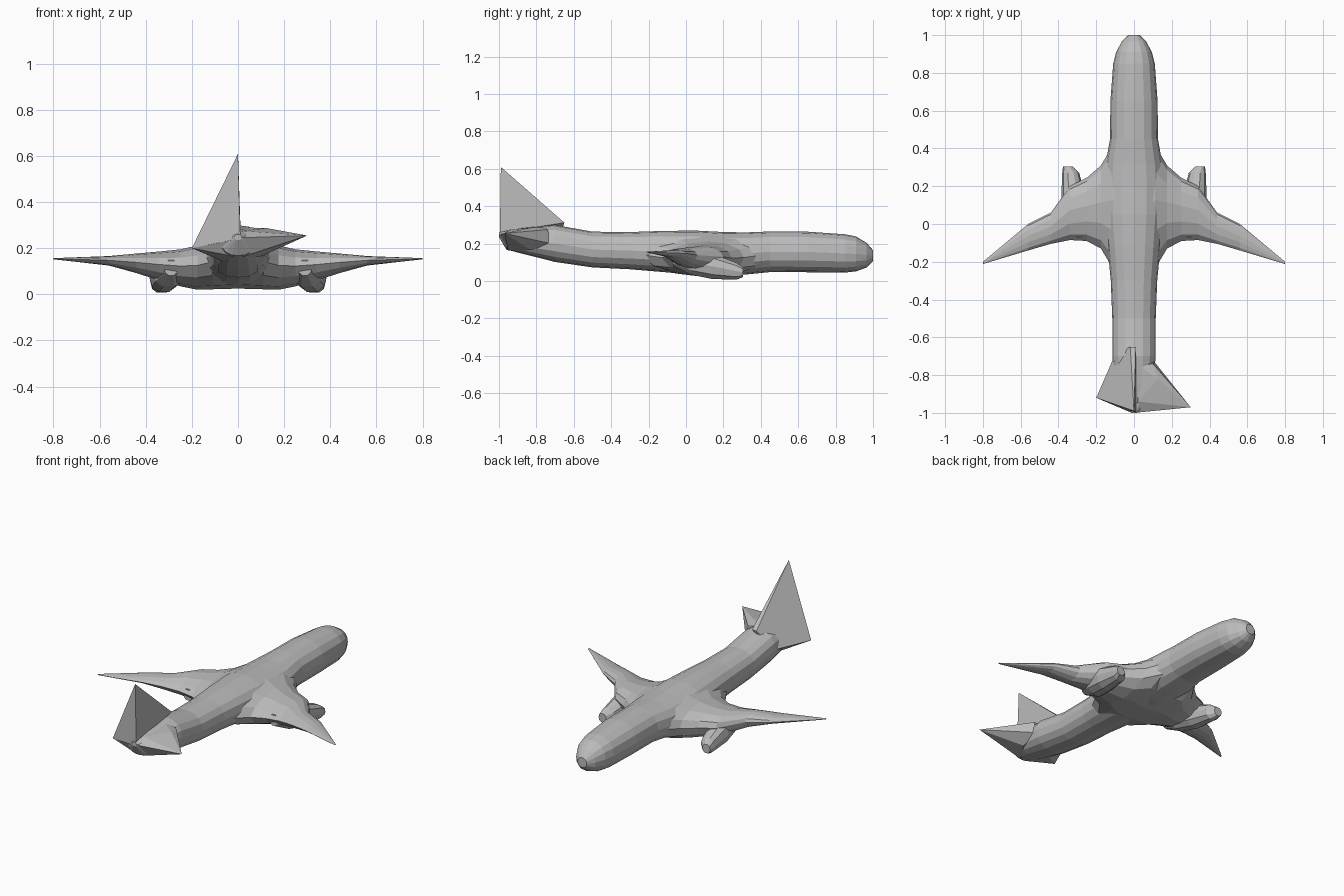
import bpy, bmesh
from math import sin, cos, pi, copysign

cube = bpy.data.objects.get("Cube")
if cube:
    bpy.data.objects.remove(cube)

grey = bpy.data.materials.new("plain grey")
grey.use_nodes = True
colour = (0.5, 0.5, 0.5, 1)
grey.diffuse_color = colour
grey.node_tree.nodes["Principled BSDF"].inputs["Base Color"].default_value = colour


def finish(name, bm):
    bmesh.ops.recalc_face_normals(bm, faces=bm.faces)
    mesh = bpy.data.meshes.new(name)
    bm.to_mesh(mesh)
    bm.free()
    mesh.materials.append(grey)
    obj = bpy.data.objects.new(name, mesh)
    bpy.context.collection.objects.link(obj)
    return obj


def loft(name, rings):
    """Skin a row of closed rings and cap both ends."""
    bm = bmesh.new()
    rows = [[bm.verts.new(p) for p in ring] for ring in rings]
    n = len(rows[0])
    for a, b in zip(rows, rows[1:]):
        for i in range(n):
            j = (i + 1) % n
            bm.faces.new((a[i], a[j], b[j], b[i]))
    bm.faces.new(rows[0])
    bm.faces.new(rows[-1])
    return finish(name, bm)


def hull(name, points):
    bm = bmesh.new()
    for p in points:
        bm.verts.new(p)
    res = bmesh.ops.convex_hull(bm, input=bm.verts)
    spare = [v for v in bm.verts if not v.link_faces]
    bmesh.ops.delete(bm, geom=spare, context='VERTS')
    return finish(name, bm)


def oval(n, power=0.9):
    """Unit rounded outline as (u, v) pairs."""
    for i in range(n):
        t = 2 * pi * i / n
        yield (copysign(abs(cos(t)) ** power, cos(t)),
               copysign(abs(sin(t)) ** power, sin(t)))


def body_ring(y, xc, half, bottom, top, n):
    mid, h = (bottom + top) / 2, (top - bottom) / 2
    return [(xc + half * u, y, mid + h * v) for u, v in oval(n)]


def wing_ring(side, x, front, back, bottom, top):
    """Airfoil outline, thickest ahead of the middle."""
    ring = []
    edge = bottom + (top - bottom) * 0.55
    for u, v in oval(12, 1.0):
        s = (1 + u) / 2
        y = back + (front - back) * s ** 0.85
        z = edge + v * ((top - edge) if v > 0 else (edge - bottom))
        ring.append((side * x, y, z))
    return ring


# Fuselage: y, half width, bottom, top
fuselage = [
    (-1.0, 0.015, 0.235, 0.26), (-0.96, 0.07, 0.168, 0.27),
    (-0.87, 0.1, 0.145, 0.285), (-0.7, 0.115, 0.102, 0.3),
    (-0.5, 0.115, 0.073, 0.264), (-0.3, 0.123, 0.063, 0.262),
    (-0.12, 0.14, 0.048, 0.268), (0.05, 0.155, 0.032, 0.27),
    (0.2, 0.16, 0.025, 0.262), (0.32, 0.15, 0.035, 0.26),
    (0.45, 0.127, 0.048, 0.265), (0.65, 0.125, 0.047, 0.264),
    (0.85, 0.11, 0.045, 0.25), (0.91, 0.095, 0.052, 0.238),
    (0.965, 0.065, 0.072, 0.205), (1.0, 0.03, 0.105, 0.165)]
loft("fuselage", [body_ring(y, 0, w, b, t, 16) for y, w, b, t in fuselage])

# Wings: x, leading edge, trailing edge, bottom, top
wing = [
    (0.0, 0.4, -0.27, 0.025, 0.26), (0.11, 0.42, -0.24, 0.022, 0.24),
    (0.175, 0.31, -0.13, 0.02, 0.212), (0.25, 0.245, -0.09, 0.035, 0.195),
    (0.34, 0.2, -0.085, 0.06, 0.186), (0.44, 0.06, -0.105, 0.092, 0.177),
    (0.56, 0.0, -0.14, 0.125, 0.166), (0.8, -0.2, -0.212, 0.152, 0.157)]

# Engines: y, x centre, half width, bottom, top
engine = [
    (0.305, 0.35, 0.026, 0.02, 0.075), (0.27, 0.335, 0.045, 0.005, 0.1),
    (0.14, 0.32, 0.065, 0.008, 0.15), (0.03, 0.3, 0.07, 0.03, 0.17),
    (-0.07, 0.29, 0.03, 0.08, 0.15)]

for side, word in ((1, "left"), (-1, "right")):
    loft(word + "_wing", [wing_ring(side, *s) for s in wing])
    loft(word + "_engine",
         [body_ring(y, side * x, w, b, t, 10) for y, x, w, b, t in engine])

# Upright fin, sloping down into one tail tip
hull("tail_fin", [
    (0, -0.99, 0.61), (-0.2, -0.92, 0.2), (-0.02, -0.65, 0.312),
    (0.01, -0.65, 0.312), (-0.03, -0.992, 0.235), (0.01, -0.995, 0.26),
    (-0.1, -0.69, 0.2)])

# Lower side of that tail tip
hull("right_tailplane", [
    (-0.2, -0.92, 0.2), (0, -1.0, 0.245), (-0.02, -0.95, 0.165),
    (-0.1, -0.69, 0.2), (-0.06, -0.8, 0.14), (0, -0.75, 0.25)])

# Opposite tailplane
hull("left_tailplane", [
    (0.3, -0.97, 0.255), (0, -1.0, 0.245), (0.02, -0.94, 0.275),
    (0.1, -0.74, 0.275), (0.125, -0.82, 0.287), (0.03, -0.75, 0.29),
    (0.1, -0.83, 0.165), (0.02, -0.95, 0.163), (0.1, -0.72, 0.2)])
